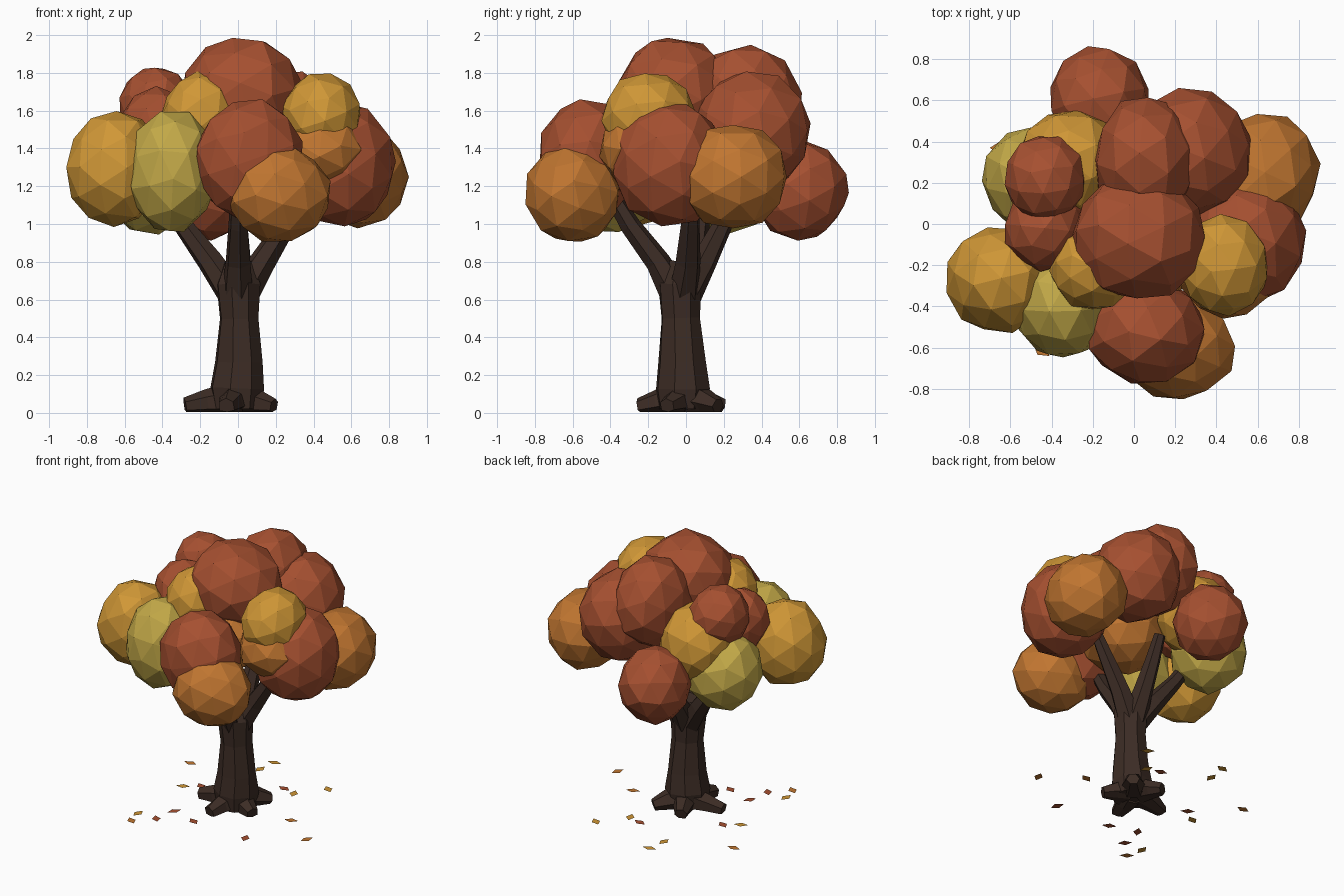
import bpy, bmesh, math, random
from mathutils import Vector, Matrix

if "Cube" in bpy.data.objects:
    bpy.data.objects.remove(bpy.data.objects["Cube"])

random.seed(11)


def material(name, rgb):
    m = bpy.data.materials.new(name)
    m.diffuse_color = (*rgb, 1)
    m.use_nodes = True
    m.node_tree.nodes["Principled BSDF"].inputs["Base Color"].default_value = m.diffuse_color
    return m


MATS = {
    "red": material("red", (0.38, 0.08, 0.03)),
    "orange": material("orange", (0.53, 0.18, 0.03)),
    "gold": material("gold", (0.63, 0.31, 0.037)),
    "olive": material("olive", (0.55, 0.40, 0.065)),
    "bark": material("bark", (0.045, 0.025, 0.018)),
}


def finish(bm, name, mat):
    bmesh.ops.recalc_face_normals(bm, faces=bm.faces)
    me = bpy.data.meshes.new(name)
    bm.to_mesh(me)
    bm.free()
    ob = bpy.data.objects.new(name, me)
    me.materials.append(MATS[mat])
    bpy.context.collection.objects.link(ob)
    return ob


def tube(name, path, sides, jitter=0.0):
    """Faceted limb; path holds (x, y, z, radius)."""
    bm = bmesh.new()
    pts = [Vector(p[:3]) for p in path]
    rings = []
    for i, p in enumerate(pts):
        d = pts[min(i + 1, len(pts) - 1)] - pts[max(i - 1, 0)]
        side = d.cross(Vector((0.3, 1, 0.1))).normalized()
        up = d.cross(side).normalized()
        ring = []
        for k in range(sides):
            a = math.tau * k / sides
            r = path[i][3] * (1 + random.uniform(-jitter, jitter))
            v = p + (side * math.cos(a) + up * math.sin(a)) * r
            v.z = max(v.z, 0.005)
            ring.append(bm.verts.new(v))
        rings.append(ring)
    for a, b in zip(rings, rings[1:]):
        for k in range(sides):
            j = (k + 1) % sides
            bm.faces.new((a[k], a[j], b[j], b[k]))
    bm.faces.new(rings[0])
    bm.faces.new(rings[-1])
    return finish(bm, name, "bark")


# Trunk
tube("trunk", [(0, -0.02, 0.02, 0.13), (0, -0.02, 0.13, 0.15), (0.01, -0.02, 0.27, 0.13),
               (0.005, -0.03, 0.5, 0.108), (0, -0.035, 0.68, 0.118),
               (0, -0.02, 0.80, 0.075)], 8, 0.05)

# Roots
for i, (x, y) in enumerate([(-0.28, -0.04), (-0.06, -0.25), (0.19, -0.1),
                            (0.15, 0.17), (-0.09, 0.19)]):
    tube(f"root_{i}", [(x * 0.2, y * 0.2, 0.07, 0.09), (x * 0.6, y * 0.6, 0.055, 0.068),
                       (x, y, 0.036, 0.044)], 6, 0.08)

# Branches
for i, (x, y, z) in enumerate([(-0.41, 0.10, 1.18), (0.36, 0.03, 1.16),
                               (0.0, -0.42, 1.2), (0.0, 0.27, 1.17)]):
    tube(f"branch_{i}", [(x * 0.08, y * 0.08 - 0.02, 0.63, 0.085), (x * 0.36, y * 0.36, 0.80, 0.068),
                         (x * 0.7, y * 0.7, 0.99, 0.053), (x, y, z, 0.04)], 6, 0.06)


# Foliage clumps: colour, centre, radii
def clump(name, mat, centre, radii):
    bm = bmesh.new()
    bmesh.ops.create_icosphere(bm, subdivisions=2, radius=1)
    spin = Matrix.Rotation(random.uniform(0, 6), 3, "Z") @ Matrix.Rotation(random.uniform(0, 6), 3, "X")
    for v in bm.verts:
        p = spin @ v.co * random.uniform(0.99, 1.06)
        v.co = Vector(centre) + Vector(p[k] * radii[k] for k in range(3))
    finish(bm, name, mat)


CLUMPS = [
    ("red", (0.025, -0.06, 1.69), (0.325, 0.305, 0.30)),
    ("gold", (-0.65, -0.27, 1.29), (0.255, 0.26, 0.30)),
    ("olive", (-0.35, -0.39, 1.28), (0.24, 0.26, 0.32)),
    ("red", (0.06, -0.52, 1.34), (0.285, 0.26, 0.32)),
    ("orange", (0.215, -0.60, 1.16), (0.27, 0.25, 0.26)),
    ("gold", (0.44, -0.20, 1.57), (0.21, 0.24, 0.23)),
    ("orange", (0.45, -0.20, 1.39), (0.235, 0.255, 0.215)),
    ("red", (0.54, -0.08, 1.31), (0.29, 0.31, 0.33)),
    ("orange", (0.635, 0.25, 1.25), (0.265, 0.285, 0.275)),
    ("red", (0.27, 0.35, 1.49), (0.30, 0.31, 0.31)),
    ("red", (0.06, 0.31, 1.63), (0.25, 0.31, 0.31)),
    ("red", (-0.17, 0.60, 1.18), (0.24, 0.255, 0.265)),
    ("red", (-0.43, 0.22, 1.62), (0.20, 0.21, 0.21)),
    ("red", (-0.43, -0.02, 1.50), (0.20, 0.20, 0.22)),
    ("gold", (-0.30, 0.29, 1.41), (0.265, 0.26, 0.28)),
    ("olive", (-0.47, 0.22, 1.23), (0.26, 0.26, 0.275)),
    ("gold", (-0.20, -0.22, 1.57), (0.20, 0.20, 0.23)),
    ("orange", (0.0, -0.14, 1.35), (0.30, 0.29, 0.26)),
]
for i, (mat, c, r) in enumerate(CLUMPS):
    clump(f"foliage_{i}", mat, c, r)

# Fallen leaves
LEAVES = {
    "orange": [(-0.65, 0.37), (-0.45, -0.61), (0.43, 0.01), (0.69, -0.18)],
    "gold": [(-0.19, 0.70), (-0.21, 0.56), (0.20, 0.37), (0.35, 0.56), (-0.48, -0.49), (-0.48, 0.04)],
    "red": [(-0.38, 0.11), (0.10, 0.40), (-0.30, -0.32), (-0.33, -0.49), (-0.10, -0.38), (0.34, -0.40)],
}
for mat, spots in LEAVES.items():
    bm = bmesh.new()
    for x, y in spots:
        a = random.uniform(0, math.tau)
        ring = []
        for k, r in enumerate((0.05, 0.03, 0.05, 0.03)):
            t = a + k * math.pi / 2
            ring.append(bm.verts.new((x + r * math.cos(t), y + r * math.sin(t), 0.008)))
        bm.faces.new(ring)
    finish(bm, f"fallen_leaves_{mat}", mat)
